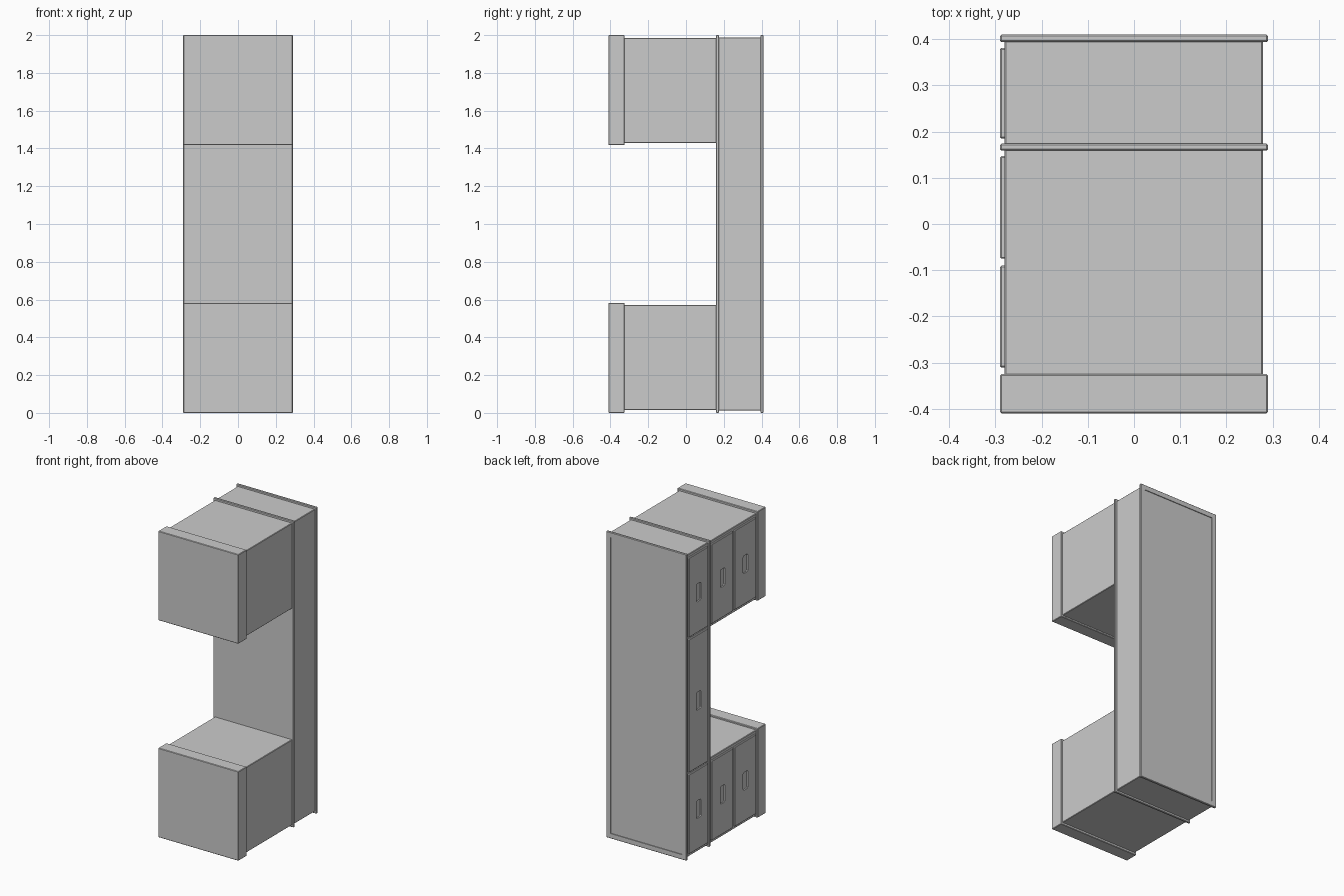
import bpy, bmesh
from mathutils import Vector

if "Cube" in bpy.data.objects:
    bpy.data.objects.remove(bpy.data.objects["Cube"])


def box(name, x, y, z, bevel=0.003, recess=None):
    """Box from (min, max) ranges, softened edges, optional recess in the +y face."""
    bm = bmesh.new()
    bmesh.ops.create_cube(bm, size=1)
    for v in bm.verts:
        v.co = Vector([(r[0] + r[1]) / 2 + c * (r[1] - r[0]) for c, r in zip(v.co, (x, y, z))])
    bmesh.ops.bevel(bm, geom=bm.edges[:], offset=bevel, segments=1, affect='EDGES', profile=0.5)
    bm.normal_update()
    if recess:
        border, depth = recess
        face = max(bm.faces, key=lambda f: f.normal.y * f.calc_area())
        bmesh.ops.inset_region(bm, faces=[face], thickness=border)
        bmesh.ops.inset_individual(bm, faces=[face], thickness=0.0, depth=-depth)
    return finish(name, bm)


def finish(name, bm):
    bmesh.ops.recalc_face_normals(bm, faces=bm.faces[:])
    mesh = bpy.data.meshes.new(name)
    bm.to_mesh(mesh)
    bm.free()
    obj = bpy.data.objects.new(name, mesh)
    bpy.context.collection.objects.link(obj)
    return obj


def grip_cutter(y, z, x0, x1, half_y=0.024, half_z=0.058, c=0.007):
    """Slot with clipped corners, extruded along x."""
    bm = bmesh.new()
    a, b = half_y, half_z
    outline = [(a - c, -b), (a, -b + c), (a, b - c), (a - c, b),
               (-a + c, b), (-a, b - c), (-a, -b + c), (-a + c, -b)]
    face = bm.faces.new([bm.verts.new((x0, y + p, z + q)) for p, q in outline])
    ext = bmesh.ops.extrude_face_region(bm, geom=[face])
    verts = [g for g in ext["geom"] if isinstance(g, bmesh.types.BMVert)]
    bmesh.ops.translate(bm, verts=verts, vec=(x1 - x0, 0, 0))
    obj = finish("grip_cutter", bm)
    obj.hide_render = True
    return obj


def drawer(name, y, z):
    """Drawer front on the -x side with a recessed finger grip."""
    front = box(name, (-0.29, -0.276), y, z)
    cutter = grip_cutter(sum(y) / 2, sum(z) / 2, -0.32, -0.281)
    mod = front.modifiers.new("grip", 'BOOLEAN')
    mod.operation = 'DIFFERENCE'
    mod.solver = 'EXACT'
    mod.object = cutter
    bpy.context.view_layer.objects.active = front
    bpy.ops.object.modifier_apply(modifier=mod.name)
    bpy.data.objects.remove(cutter, do_unlink=True)


WIDE = (-0.29, 0.29)
BODY = (-0.28, 0.279)

# Desk top with sunken writing panel, drawer case and moulding slab
box("desk_top", WIDE, (0.394, 0.41), (0, 2), recess=(0.042, 0.005))
box("drawer_case", BODY, (0.17, 0.397), (0.013, 1.987))
box("moulding_slab", WIDE, (0.159, 0.174), (0, 2))

# Two pedestals with plinths
for side, flip in (("lower", False), ("upper", True)):
    def zr(a, b):
        return (2 - b, 2 - a) if flip else (a, b)
    box(side + "_pedestal", BODY, (-0.33, 0.163), zr(0.014, 0.572))
    box(side + "_plinth", WIDE, (-0.41, -0.325), zr(0, 0.583))
    span = zr(0.033, 0.552)
    drawer(side + "_top_drawer", (0.185, 0.381), span)
    drawer(side + "_middle_drawer", (-0.075, 0.147), span)
    drawer(side + "_bottom_drawer", (-0.311, -0.09), span)

# Wide centre drawer
drawer("centre_drawer", (0.185, 0.381), (0.566, 1.434))
